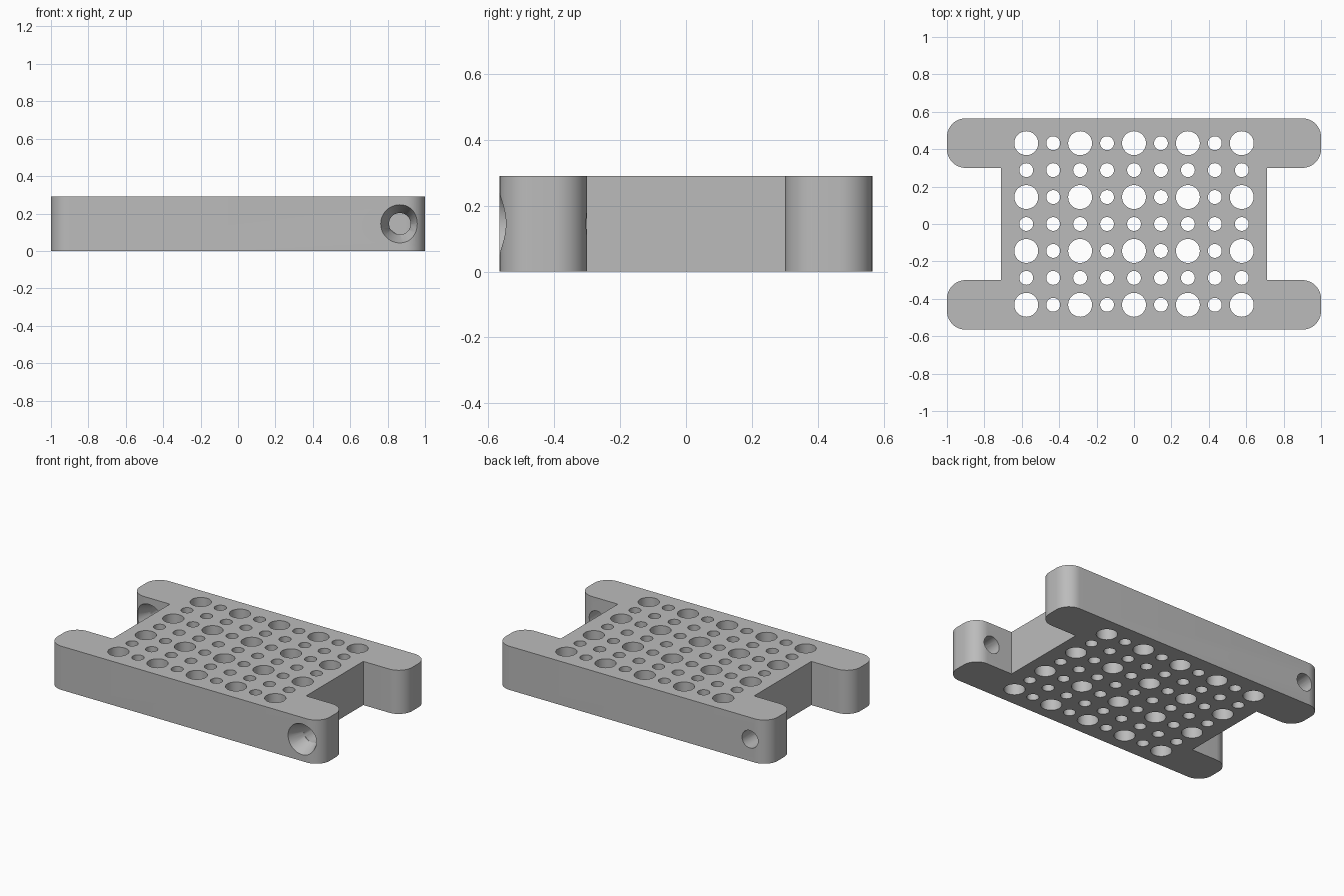
import bpy, bmesh, math
from mathutils import Matrix, Vector

cube = bpy.data.objects.get("Cube")
if cube:
    bpy.data.objects.remove(cube, do_unlink=True)

HEIGHT = 0.29      # plate thickness
BAR_X, BAR_Y = 1.0, 0.565
WEB_X, BAR_IN = 0.71, 0.30
CORNER = 0.1
PITCH = 0.144
SCREW_X = 0.865

grey = bpy.data.materials.new("plain grey")
grey.use_nodes = True
colour = (0.5, 0.5, 0.5, 1)
grey.diffuse_color = colour
grey.node_tree.nodes["Principled BSDF"].inputs["Base Color"].default_value = colour


def make_object(name, bm):
    bmesh.ops.recalc_face_normals(bm, faces=bm.faces)
    mesh = bpy.data.meshes.new(name)
    bm.to_mesh(mesh)
    bm.free()
    mesh.materials.append(grey)
    obj = bpy.data.objects.new(name, mesh)
    bpy.context.collection.objects.link(obj)
    return obj


def arc(cx, cy, start):
    """Quarter round, counter-clockwise from the start angle."""
    return [(cx + CORNER * math.cos(start + t * math.pi / 24),
             cy + CORNER * math.sin(start + t * math.pi / 24)) for t in range(13)]


def drill(bm, y0, y1, r0, r1, x):
    """Horizontal round cutter along y."""
    place = Matrix.Translation((x, (y0 + y1) / 2, HEIGHT / 2)) @ Matrix.Rotation(-math.pi / 2, 4, "X")
    bmesh.ops.create_cone(bm, cap_ends=True, segments=48, radius1=r0, radius2=r1,
                          depth=y1 - y0, matrix=place)


# Plate: one quarter of the outline, then turned and mirrored round the centre
quarter = [(WEB_X, BAR_IN)]
quarter += arc(BAR_X - CORNER, BAR_IN + CORNER, -math.pi / 2)
quarter += arc(BAR_X - CORNER, BAR_Y - CORNER, 0)
half = quarter + [(-x, y) for x, y in reversed(quarter)]
outline = half + [(-x, -y) for x, y in half]
bm = bmesh.new()
base = bm.faces.new([bm.verts.new((x, y, 0)) for x, y in outline])
top = bmesh.ops.extrude_face_region(bm, geom=[base])["geom"]
bmesh.ops.translate(bm, vec=Vector((0, 0, HEIGHT)),
                    verts=[v for v in top if isinstance(v, bmesh.types.BMVert)])
plate = make_object("perforated_plate", bm)

# Grid of vertical holes, large ones at every second row and column
bm = bmesh.new()
for col in range(-4, 5):
    for row in range(-3, 4):
        radius = 0.064 if col % 2 == 0 and row % 2 else 0.037
        bmesh.ops.create_cone(bm, cap_ends=True, segments=40, radius1=radius, radius2=radius,
                              depth=HEIGHT * 2,
                              matrix=Matrix.Translation((col * PITCH, row * PITCH, HEIGHT / 2)))
cutters = [make_object("grid_hole_cutter", bm)]

# Countersunk screw holes, one in each bar, both entered from the front
for name, x, face in (("front", SCREW_X, -BAR_Y), ("back", -SCREW_X, BAR_IN)):
    bm = bmesh.new()
    drill(bm, face - 0.1, face + 0.4, 0.058, 0.058, x)
    cutters.append(make_object(name + "_screw_cutter", bm))
    bm = bmesh.new()
    slope = (0.102 - 0.058) / 0.1
    drill(bm, face - 0.02, face + 0.1, 0.102 + 0.02 * slope, 0.058, x)
    cutters.append(make_object(name + "_countersink_cutter", bm))

for cutter in cutters:
    mod = plate.modifiers.new(cutter.name, "BOOLEAN")
    mod.operation = "DIFFERENCE"
    mod.solver = "EXACT"
    mod.object = cutter

# Apply the cuts, remove the cutters and smooth the round walls
bpy.context.view_layer.update()
cut = bpy.data.meshes.new_from_object(plate.evaluated_get(bpy.context.evaluated_depsgraph_get()))
plate.modifiers.clear()
plate.data = cut
for cutter in cutters:
    bpy.data.objects.remove(cutter, do_unlink=True)
bpy.ops.object.select_all(action="DESELECT")
plate.select_set(True)
bpy.context.view_layer.objects.active = plate
bpy.ops.object.shade_smooth_by_angle(angle=math.radians(25))
